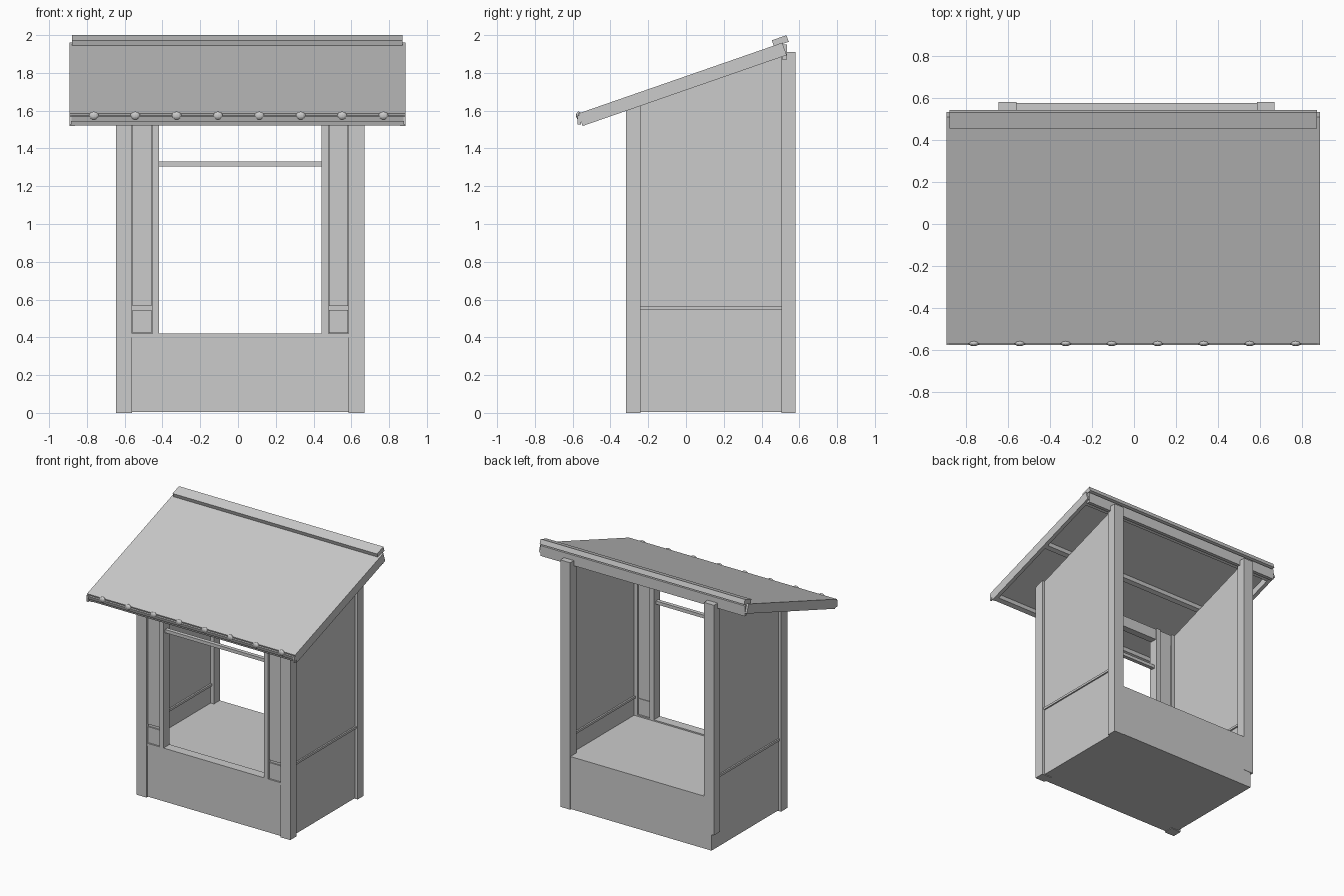
import bpy, bmesh, math
from mathutils import Vector

if "Cube" in bpy.data.objects:
    bpy.data.objects.remove(bpy.data.objects["Cube"], do_unlink=True)

grey = bpy.data.materials.new("plain_grey")
grey.use_nodes = True
grey.diffuse_color = (0.6, 0.6, 0.6, 1)
grey.node_tree.nodes["Principled BSDF"].inputs["Base Color"].default_value = (0.6, 0.6, 0.6, 1)

CX = 0.0125                       # centre line of the booth body
SLOPE = math.atan2(0.375, 1.08)   # roof pitch
EAVE = Vector((-0.57, 1.585))     # top front corner of the roof (y, z)
ALONG = Vector((math.cos(SLOPE), math.sin(SLOPE)))
UP = Vector((-math.sin(SLOPE), math.cos(SLOPE)))


def finish(name, bm):
    bmesh.ops.recalc_face_normals(bm, faces=bm.faces)
    mesh = bpy.data.meshes.new(name)
    bm.to_mesh(mesh)
    bm.free()
    mesh.materials.append(grey)
    obj = bpy.data.objects.new(name, mesh)
    bpy.context.collection.objects.link(obj)
    return obj


def prism(name, profile, x0, x1):
    """Extrude a (y, z) outline from x0 to x1."""
    bm = bmesh.new()
    face = bm.faces.new([bm.verts.new((x0, y, z)) for y, z in profile])
    grown = bmesh.ops.extrude_face_region(bm, geom=[face])["geom"]
    verts = [g for g in grown if isinstance(g, bmesh.types.BMVert)]
    bmesh.ops.translate(bm, verts=verts, vec=(x1 - x0, 0, 0))
    return finish(name, bm)


def box(name, x0, x1, y0, y1, z0, z1):
    return prism(name, [(y0, z0), (y1, z0), (y1, z1), (y0, z1)], x0, x1)


def pitched(name, x0, x1, s0, s1, t0, t1):
    """Box lying along the roof pitch: s runs up the slope, t is height above it."""
    corners = [(s0, t0), (s1, t0), (s1, t1), (s0, t1)]
    return prism(name, [tuple(EAVE + ALONG * s + UP * t) for s, t in corners], x0, x1)


def under_roof(y):
    return 1.525 + (y + 0.54) * math.tan(SLOPE)


def sloped(name, x0, x1, y0, y1, z0):
    """Upright part whose top is cut to the roof pitch."""
    prism(name, [(y0, z0), (y1, z0), (y1, under_roof(y1)), (y0, under_roof(y0))], x0, x1)


# Solid base with counter top, front panel and sill
box("base", CX - 0.635, CX + 0.635, -0.295, 0.577, 0.005, 0.41)
box("front_panel", CX - 0.5725, CX + 0.5725, -0.308, -0.29, 0.005, 0.40)
box("front_sill", CX - 0.5725, CX + 0.5725, -0.314, -0.24, 0.40, 0.42)

# Posts, side walls and front frame, one set for each side
for side, sign in (("right", -1), ("left", 1)):
    def span(a, b):
        return sorted((CX + sign * a, CX + sign * b))

    sloped(side + "_front_post", *span(0.5725, 0.6575), -0.318, -0.24, 0)
    box(side + "_back_post", *span(0.5725, 0.6575), 0.505, 0.58, 0.13 if sign < 0 else 0, 1.91)
    sloped(side + "_wall", *span(0.60, 0.635), -0.245, 0.51, 0.40)
    box(side + "_wall_rail", *span(0.588, 0.646), -0.24, 0.505, 0.545, 0.562)
    sloped(side + "_jamb", *span(0.43, 0.466), -0.314, -0.24, 0.42)
    sloped(side + "_side_backing", *span(0.46, 0.58), -0.295, -0.255, 0.41)
    box(side + "_lower_panel", *span(0.47, 0.57), -0.305, -0.25, 0.422, 0.545)
    box(side + "_upper_panel", *span(0.47, 0.57), -0.305, -0.25, 0.565, 1.54)

# Crossbar and header over the front opening
box("front_crossbar", CX - 0.435, CX + 0.435, -0.295, -0.265, 1.305, 1.33)
sloped("front_header", CX - 0.5725, CX + 0.5725, -0.305, -0.25, 1.54)

# Roof sheet with edge boards and purlins below
X0, X1, LENGTH = -0.893, 0.887, 1.143
pitched("roof_sheet", X0, X1, 0, LENGTH, -0.02, 0)
for name, x in (("right_edge_board", X0), ("left_edge_board", X1 - 0.03)):
    pitched(name, x, x + 0.03, 0, LENGTH, -0.07, -0.02)
for name, s in (("eave_board", 0.0), ("middle_purlin", 0.59), ("top_purlin", 1.08)):
    pitched(name, X0 + 0.03, X1 - 0.03, s, s + 0.035, -0.066, -0.02)

# Back fascia and ridge cap
box("back_fascia", -0.878, 0.872, 0.507, 0.535, 1.87, 1.95)
pitched("ridge_cap", -0.878, 0.872, 1.095, 1.177, -0.007, 0.03)

# Eave trim with end brackets and a row of rounded caps
pitched("eave_trim", X0, X1, -0.01, 0, -0.04, -0.012)
for name, x in (("right_bracket", X0), ("left_bracket", X1 - 0.012)):
    box(name, x, x + 0.012, -0.575, -0.555, 1.526, 1.575)
for i in range(8):
    bm = bmesh.new()
    bmesh.ops.create_uvsphere(bm, u_segments=12, v_segments=8, radius=1)
    bmesh.ops.scale(bm, vec=(0.026, 0.014, 0.021), verts=bm.verts)
    bmesh.ops.translate(bm, vec=(-0.763 + i * 0.219, -0.568, 1.574), verts=bm.verts)
    finish("eave_cap_%d" % (i + 1), bm)
